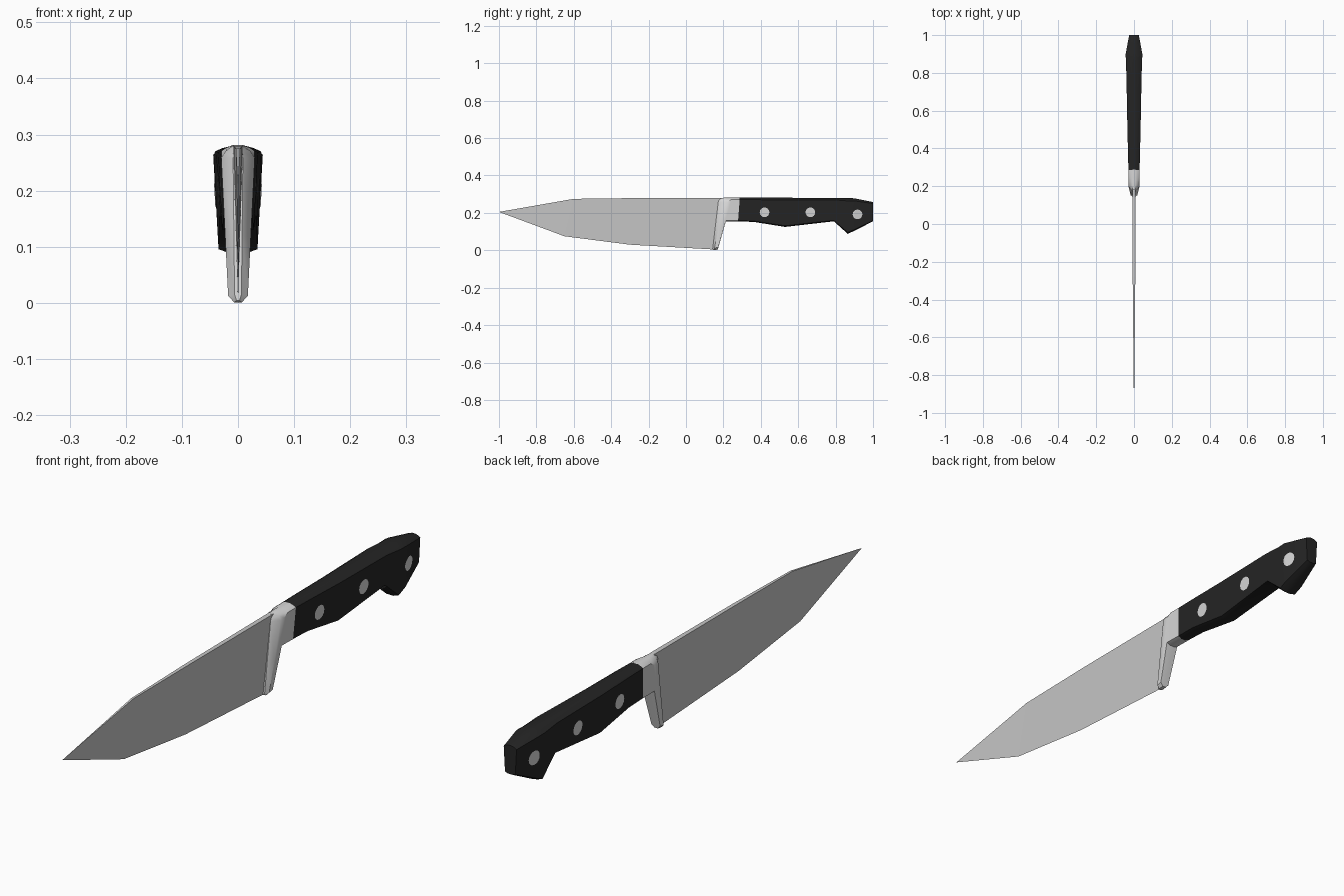
import bpy, bmesh, math
from mathutils import Vector
from mathutils.bvhtree import BVHTree

if "Cube" in bpy.data.objects:
    bpy.data.objects.remove(bpy.data.objects["Cube"])


def material(name, r, g, b):
    m = bpy.data.materials.new(name)
    m.diffuse_color = (r, g, b, 1)
    m.use_nodes = True
    m.node_tree.nodes["Principled BSDF"].inputs["Base Color"].default_value = m.diffuse_color
    return m


BLADE = material("blade steel", 0.57, 0.57, 0.57)
BOLSTER = material("polished steel", 0.68, 0.68, 0.68)
BLACK = material("black handle", 0.018, 0.018, 0.018)


def make_object(name, bm, mat, smooth_angle=None, recalc=True):
    if recalc:
        bmesh.ops.recalc_face_normals(bm, faces=bm.faces)
    me = bpy.data.meshes.new(name)
    bm.to_mesh(me)
    me.materials.append(mat)
    ob = bpy.data.objects.new(name, me)
    bpy.context.collection.objects.link(ob)
    if smooth_angle:
        bpy.ops.object.select_all(action='DESELECT')
        ob.select_set(True)
        bpy.context.view_layer.objects.active = ob
        bpy.ops.object.shade_smooth_by_angle(angle=math.radians(smooth_angle))
    return ob


# Half cross-section: (width factor, height factor), mirrored to a closed ring
HALF = [(.25, 1), (.7, .965), (1, .92), (1, .42), (1, .04), (.4, 0)]
RING = HALF + [(-u, v) for u, v in reversed(HALF)]


def loft(stations):
    """Each station: top y, top z, top half width, bottom y, bottom z, bottom half width."""
    bm = bmesh.new()
    rings = []
    for yt, zt, wt, yb, zb, wb in stations:
        rings.append([bm.verts.new((u * (wb + (wt - wb) * v), yb + (yt - yb) * v,
                                    zb + (zt - zb) * v)) for u, v in RING])
    n = len(RING)
    for a, b in zip(rings, rings[1:]):
        for i in range(n):
            j = (i + 1) % n
            bm.faces.new((a[i], a[j], b[j], b[i]))
    bm.faces.new(rings[0])
    bm.faces.new(rings[-1])
    return bm


# Blade: wedge from a thick spine to a sharp edge, ending in a point
bm = bmesh.new()
columns = [((.19, .28), .009, (.155, .004)), ((-.28, .279), .007, (-.3, .03)),
           ((-.6, .275), .004, (-.65, .075))]
rows = [(bm.verts.new((-w, *s)), bm.verts.new((w, *s)), bm.verts.new((0, *e)))
        for s, w, e in columns]
for a, b in zip(rows, rows[1:]):
    for i in range(3):
        j = (i + 1) % 3
        bm.faces.new((a[i], a[j], b[j], b[i]))
tip = bm.verts.new((0, -1, .205))
for i in range(3):
    bm.faces.new((rows[-1][i], rows[-1][(i + 1) % 3], tip))
bm.faces.new(rows[0])
make_object("blade", bm, BLADE)

# Bolster: flares out of the blade, heel drops to the cutting edge
bm = loft([(.175, .28, .009, .142, .004, .006),
           (.205, .281, .031, .150, .001, .017),
           (.225, .281, .031, .170, .004, .017),
           (.245, .281, .030, .213, .155, .024),
           (.288, .281, .030, .278, .154, .024)])
make_object("bolster", bm, BOLSTER, 40)

# Handle: swelling grip with a hooked butt
grip = [(.285, .281, .276, .154, .030), (.36, .281, .36, .152, .032),
        (.53, .281, .53, .125, .036), (.79, .280, .79, .155, .041),
        (.865, .279, .865, .088, .044), (.90, .278, .90, .104, .045),
        (1.0, .258, 1.0, .155, .026)]
bm = loft([(yt, zt, w, yb, zb, w * .78) for yt, zt, yb, zb, w in grip])
bmesh.ops.recalc_face_normals(bm, faces=bm.faces)
surface = BVHTree.FromBMesh(bm)
make_object("handle", bm, BLACK, 55)

# Rivets: thin discs laid on both sides of the handle
for k, (y, z) in enumerate([(.42, .203), (.665, .203), (.917, .192)]):
    for side in (-1, 1):
        bm = bmesh.new()

        def on_surface(r, a):
            p = Vector((side, y + r * math.cos(a), z + r * math.sin(a)))
            hit = surface.ray_cast(p, Vector((-side, 0, 0)))[0]
            return bm.verts.new(hit + Vector((side * .0015, 0, 0)))

        n = 16
        rings = [[on_surface(r, side * math.tau * i / n) for i in range(n)]
                 for r in (.008, .017, .026)]
        bm.faces.new(rings[0])
        for a, b in zip(rings, rings[1:]):
            for i in range(n):
                j = (i + 1) % n
                bm.faces.new((a[i], b[i], b[j], a[j]))
        make_object(f"rivet_{k}_{'left' if side < 0 else 'right'}", bm, BOLSTER, recalc=False)
